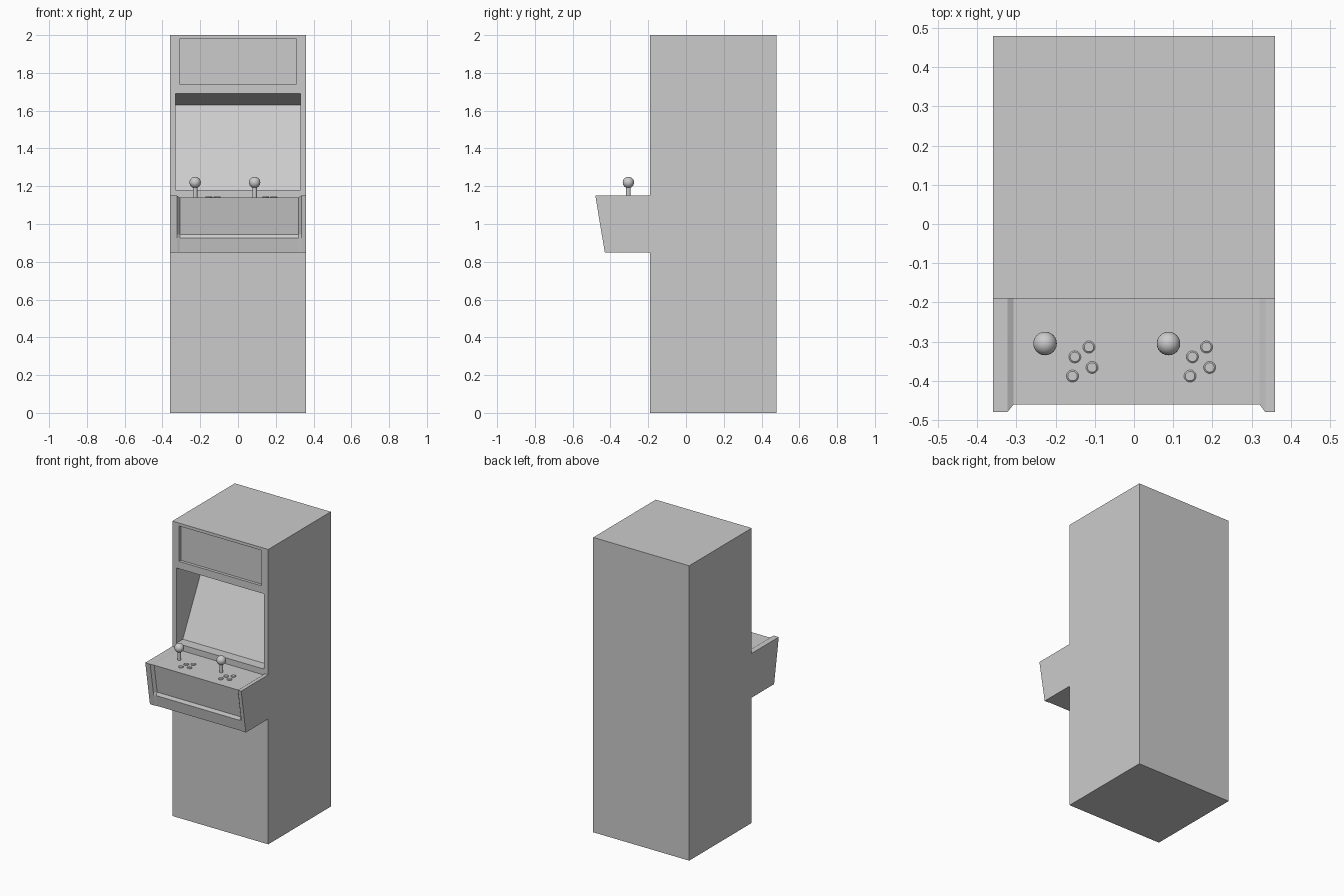
import bpy, bmesh
from mathutils import Matrix

if "Cube" in bpy.data.objects:
    bpy.data.objects.remove(bpy.data.objects["Cube"])

HALF_W, FRONT, BACK, HEIGHT = 0.36, -0.19, 0.48, 2.0
PANEL_Z = 1.14


def finish(bm, name):
    bmesh.ops.recalc_face_normals(bm, faces=bm.faces)
    me = bpy.data.meshes.new(name)
    bm.to_mesh(me)
    bm.free()
    ob = bpy.data.objects.new(name, me)
    bpy.context.collection.objects.link(ob)
    return ob


def loft(name, sections):
    """Skin (x, [(y, z), ...]) sections along x and cap both ends."""
    bm = bmesh.new()
    rings = [[bm.verts.new((x, y, z)) for y, z in prof] for x, prof in sections]
    for a, b in zip(rings, rings[1:]):
        n = len(a)
        for i in range(n):
            j = (i + 1) % n
            bm.faces.new((a[i], a[j], b[j], b[i]))
    bm.faces.new(rings[0])
    bm.faces.new(rings[-1])
    return finish(bm, name)


def prism(name, half, profile):
    return loft(name, [(-half, profile), (half, profile)])


def cut(target, cutter):
    mod = target.modifiers.new("cut", 'BOOLEAN')
    mod.operation = 'DIFFERENCE'
    mod.solver = 'EXACT'
    mod.object = cutter
    cutter.hide_render = True
    cutter.hide_set(True)


def smooth(ob):
    bpy.ops.object.select_all(action='DESELECT')
    ob.select_set(True)
    bpy.context.view_layer.objects.active = ob
    bpy.ops.object.shade_smooth_by_angle()


# Cabinet body
cabinet = prism("cabinet", HALF_W,
                [(FRONT, 0), (BACK, 0), (BACK, HEIGHT), (FRONT, HEIGHT)])

# Screen hollow: flat ledge, leaning screen, sloped ceiling
cut(cabinet, prism("screen_cutter", 0.33,
                   [(-0.25, 1.18), (-0.12, 1.18), (0.11, 1.63), (-0.25, 1.702)]))

# Shallow header sign recess
cut(cabinet, prism("header_cutter", 0.31,
                   [(-0.25, 1.74), (-0.17, 1.74), (-0.17, 1.98), (-0.25, 1.98)]))

# Control panel: full-size side cheeks bevelled in to a sunken middle
back = FRONT + 0.004
cheek = [(back, 0.85), (back, 1.15), (-0.48, 1.15),
         (-0.446, 0.945), (-0.4425, 0.925), (-0.43, 0.85)]
middle = [(back, 0.85), (back, PANEL_Z), (-0.46, PANEL_Z),
          (-0.428, 0.945), (-0.438, 0.925), (-0.426, 0.85)]
loft("control_panel", [(-HALF_W, cheek), (-0.323, cheek), (-0.307, middle),
                       (0.32, middle), (0.335, cheek), (HALF_W, cheek)])


# Joystick: shaft and ball
def joystick(name, x, y):
    bm = bmesh.new()
    bmesh.ops.create_cone(bm, cap_ends=True, segments=20, radius1=0.012, radius2=0.012,
                          depth=0.07, matrix=Matrix.Translation((x, y, PANEL_Z + 0.03)))
    bmesh.ops.create_uvsphere(bm, u_segments=24, v_segments=14, radius=0.03,
                              matrix=Matrix.Translation((x, y, 1.22)))
    smooth(finish(bm, name))


# Push button: low disc with a chamfered rim
def button(name, x, y):
    bm = bmesh.new()
    for r1, r2, z0, z1 in ((0.0155, 0.0155, -0.004, 0.003), (0.0155, 0.012, 0.003, 0.006)):
        bmesh.ops.create_cone(bm, cap_ends=False, segments=20, radius1=r1, radius2=r2,
                              depth=z1 - z0,
                              matrix=Matrix.Translation((x, y, PANEL_Z + (z0 + z1) / 2)))
    bmesh.ops.remove_doubles(bm, verts=bm.verts, dist=0.0001)
    bmesh.ops.holes_fill(bm, edges=bm.edges, sides=0)
    smooth(finish(bm, name))


# Two player stations
layout = [(-0.151, -0.339), (-0.115, -0.314), (-0.107, -0.366), (-0.157, -0.388)]
for side, stick_x, shift in (("left", -0.227, 0.0), ("right", 0.088, 0.3)):
    joystick(f"{side}_joystick", stick_x, -0.305)
    for i, (x, y) in enumerate(layout, 1):
        button(f"{side}_button_{i}", x + shift, y)
